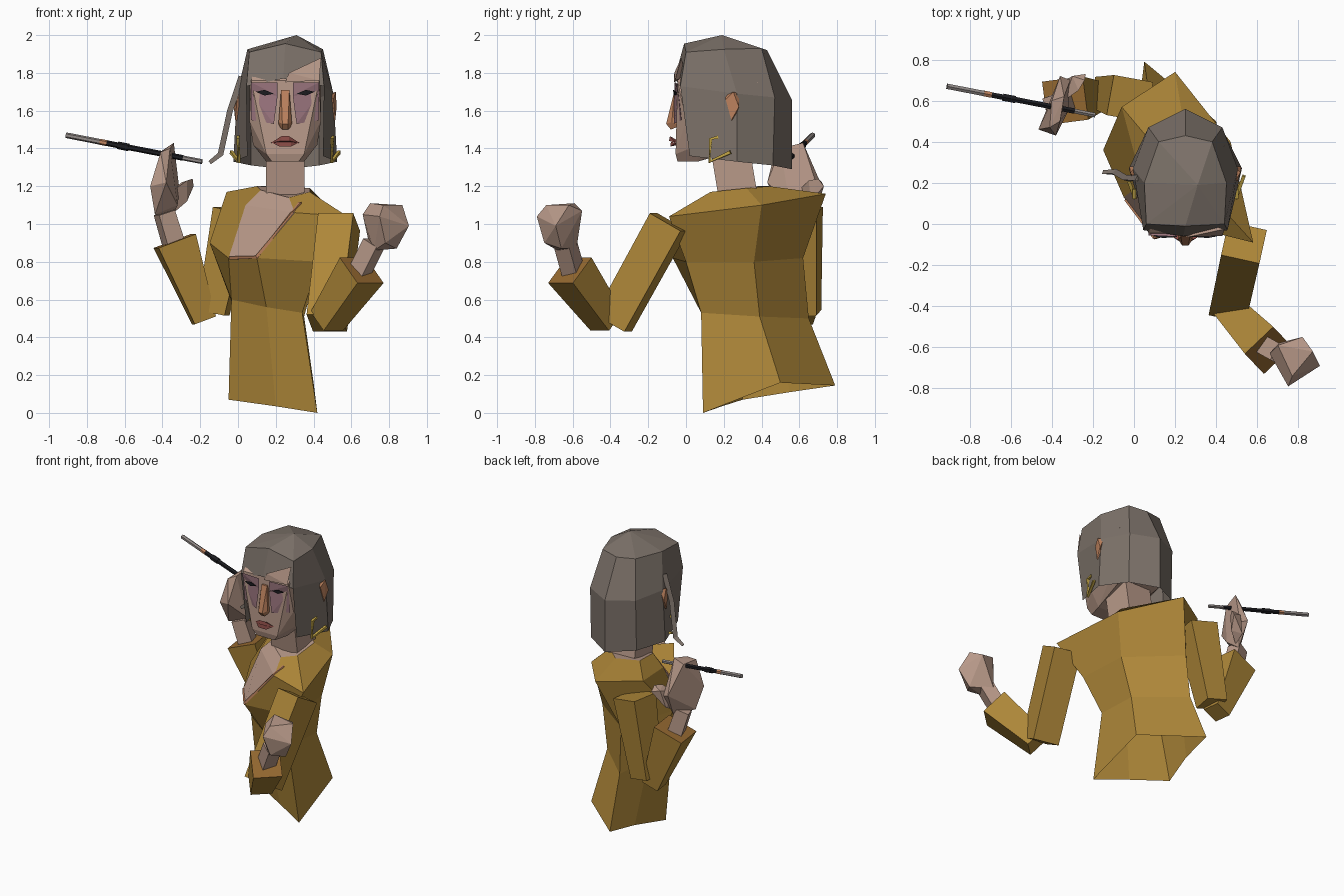
import bpy, bmesh, math
from mathutils import Vector

if "Cube" in bpy.data.objects:
    bpy.data.objects.remove(bpy.data.objects["Cube"])

CX = 0.25  # centre plane of the head


def material(name, r, g, b):
    m = bpy.data.materials.new(name)
    m.diffuse_color = (r, g, b, 1)
    m.use_nodes = True
    m.node_tree.nodes["Principled BSDF"].inputs["Base Color"].default_value = m.diffuse_color
    return m


GOLD = material("gold_cloth", .42, .24, .04)
LINING = material("cuff_lining", .30, .14, .03)
SKIN = material("skin", .48, .32, .25)
HAIR = material("grey_hair", .20, .165, .14)
SHADOW = material("eye_shadow", .33, .18, .21)
BLUSH = material("blush", .50, .22, .11)
LIP = material("lip", .25, .07, .06)
DARK = material("black", .012, .012, .015)
METAL = material("jewellery", .55, .38, .06)
ASH = material("ash_grey", .28, .25, .24)


def finish(name, bm, *mats):
    bmesh.ops.recalc_face_normals(bm, faces=bm.faces)
    me = bpy.data.meshes.new(name)
    bm.to_mesh(me)
    bm.free()
    for m in mats:
        me.materials.append(m)
    ob = bpy.data.objects.new(name, me)
    bpy.context.collection.objects.link(ob)
    return ob


def hull(name, pts, mat):
    bm = bmesh.new()
    for p in pts:
        bm.verts.new(p)
    res = bmesh.ops.convex_hull(bm, input=bm.verts)
    junk = [e for e in res["geom_interior"] if isinstance(e, bmesh.types.BMVert)]
    bmesh.ops.delete(bm, geom=junk, context='VERTS')
    bmesh.ops.dissolve_limit(bm, angle_limit=.12, verts=bm.verts, edges=bm.edges)
    return finish(name, bm, mat)


def mirrored(pts):
    """Points given as offsets from the head's centre plane, on both sides."""
    return [(CX + s * x, y, z) for s in (-1, 1) for x, y, z in pts]


def tube(name, pts, radii, mat, sides=4, end_mat=None):
    bm = bmesh.new()
    pts = [Vector(p) for p in pts]
    rings = []
    for i, (p, r) in enumerate(zip(pts, radii)):
        d = pts[min(i + 1, len(pts) - 1)] - pts[max(i - 1, 0)]
        q = d.to_track_quat('Z', 'Y')
        angs = [2 * math.pi * (k + .5) / sides for k in range(sides)]
        rings.append([bm.verts.new(p + q @ Vector((r * math.cos(a), r * math.sin(a), 0))) for a in angs])
    for a, b in zip(rings, rings[1:]):
        for k in range(sides):
            n = (k + 1) % sides
            bm.faces.new((a[k], a[n], b[n], b[k]))
    bm.faces.new(rings[0])
    bm.faces.new(rings[-1]).material_index = 1 if end_mat else 0
    return finish(name, bm, mat, *([end_mat] if end_mat else []))


# Torso: rings of six points, turned toward -x; the open neckline is skin, the hem is open
rings = [
    [(.42, .09, 0), (.2, .19, .035), (-.05, .3, .07), (.02, .55, .11), (.05, .79, .145), (.4, .5, .16)],
    [(.34, .08, .53), (.15, .1, .56), (-.035, .2, .6), (-.02, .45, .55), (.07, .65, .5), (.35, .39, .51)],
    [(.43, .0, .8), (.1, -.07, .82), (-.05, .13, .82), (-.15, .36, .9), (.08, .62, .82), (.41, .36, .8)],
    [(.58, -.09, 1.04), (.3, -.02, 1.06), (.04, .2, 1.1), (-.06, .57, 1.17), (.2, .74, 1.16), (.47, .4, 1.1)],
    [(.38, .13, 1.17), (.27, .1, 1.14), (.12, .2, 1.18), (.1, .38, 1.2), (.25, .44, 1.2), (.38, .32, 1.19)],
]
bm = bmesh.new()
vs = [[bm.verts.new(p) for p in r] for r in rings]
for i in range(4):
    for k in range(6):
        n = (k + 1) % 6
        f = bm.faces.new((vs[i][k], vs[i][n], vs[i + 1][n], vs[i + 1][k]))
        f.material_index = int(k == 1 and i >= 2)
bm.faces.new(vs[-1]).material_index = 1
finish("dress_torso", bm, GOLD, SKIN)
tube("neckline_trim", [(.33, .05, 1.11), (.29, -.01, 1.06), (.1, -.065, .825), (-.04, .12, .82)],
     [.012] * 4, BLUSH, 4)

# Arms
tube("left_upper_sleeve", [(.535, -.09, 1.01), (.47, -.385, .475)], [.135, .13], GOLD)
tube("left_forearm_sleeve", [(.47, -.42, .485), (.655, -.615, .755)], [.10, .135], GOLD, 4, LINING)
tube("left_wrist", [(.63, -.59, .72), (.72, -.64, .9)], [.065, .065], SKIN)
tube("right_upper_sleeve", [(-.02, .61, 1.07), (-.13, .63, .53)], [.14, .105], GOLD)
tube("right_forearm_sleeve", [(-.18, .62, .49), (-.335, .6, .91)], [.085, .15], GOLD, 4, LINING)
tube("right_wrist", [(-.33, .6, .86), (-.39, .58, 1.06)], [.07, .065], SKIN)

# Hands: a fist and a raised flat hand with a thumb
hull("left_fist", [(.70, -.58, .87), (.72, -.68, .86), (.84, -.66, .87), (.66, -.63, 1.05),
                   (.70, -.59, 1.11), (.82, -.55, 1.07), (.87, -.62, 1.10), (.905, -.69, .99),
                   (.75, -.79, 1.04), (.77, -.74, 1.10), (.78, -.75, .90)], SKIN)
hull("right_palm", [(-.44, .52, 1.05), (-.35, .64, 1.03), (-.465, .46, 1.2), (-.38, .43, 1.22),
                    (-.31, .70, 1.18), (-.36, .72, 1.2), (-.41, .47, 1.38), (-.34, .62, 1.43),
                    (-.36, .5, 1.4), (-.40, .6, 1.39), (-.32, .55, 1.1)], SKIN)
hull("right_thumb", [(-.34, .62, 1.06), (-.33, .70, 1.1), (-.34, .6, 1.18), (-.30, .72, 1.22),
                     (-.24, .70, 1.24), (-.235, .73, 1.2), (-.27, .65, 1.23), (-.27, .66, 1.12)], SKIN)

# Cigarette holder, split into sections along one line
START, END = Vector((-.91, .67, 1.47)), Vector((-.19, .53, 1.33))
for name, a, b, r, m in [("cigarette", 0, .27, .015, ASH), ("holder_band", .25, .30, .016, BLUSH),
                         ("holder_stem", .29, .86, .015, DARK), ("holder_ring", .38, .46, .02, DARK),
                         ("holder_mouthpiece", .86, 1, .013, ASH)]:
    tube(name, [START.lerp(END, a), START.lerp(END, b)], [r, r], m, 6)

# Neck and head
tube("neck", [(.25, .28, 1.12), (.25, .23, 1.42)], [.145, .145], SKIN)
hull("head", mirrored([(.18, -.045, 1.76), (.16, .05, 1.85), (.19, .0, 1.55), (.17, .07, 1.42),
                       (.1, -.055, 1.37), (.07, -.045, 1.33), (.1, .06, 1.33), (.17, .25, 1.42),
                       (.08, -.06, 1.5), (.19, .38, 1.75), (.14, .38, 1.42)]), SKIN)
hull("nose", mirrored([(.022, -.06, 1.71), (.02, -.03, 1.71), (.035, -.03, 1.52), (.035, -.075, 1.54),
                       (.015, -.105, 1.53), (.015, -.08, 1.5)]), BLUSH)
hull("upper_lip", mirrored([(.075, -.055, 1.43), (.02, -.085, 1.465), (.02, -.09, 1.44),
                            (.02, -.04, 1.44)]), LIP)
hull("lower_lip", mirrored([(.07, -.055, 1.43), (.03, -.083, 1.41), (.03, -.08, 1.435),
                            (.03, -.04, 1.42)]), LIP)
for s, side in ((-1, "right"), (1, "left")):
    def at(pts):
        return [(CX + s * x, y, z) for x, y, z in pts]
    hull(side + "_eye_shadow", at([(.04, -.062, 1.75), (.18, -.055, 1.75), (.18, -.04, 1.69),
                                   (.04, -.06, 1.68), (.1, -.02, 1.72)]), SHADOW)
    hull(side + "_cheek", at([(.04, -.062, 1.68), (.18, -.04, 1.69), (.18, -.025, 1.55),
                              (.06, -.064, 1.53), (.1, -.02, 1.6)]), SHADOW)
    hull(side + "_eye", at([(.06, -.065, 1.69), (.11, -.068, 1.71), (.155, -.06, 1.70),
                            (.11, -.066, 1.68), (.11, -.03, 1.69)]), DARK)
    hull(side + "_ear", at([(.24, .21, 1.68), (.24, .28, 1.69), (.268, .25, 1.70), (.272, .28, 1.62),
                            (.24, .25, 1.54), (.265, .24, 1.55), (.255, .21, 1.66)]), BLUSH)
    # Angular earring hoop
    tube(side + "_earring", at([(.25, .17, 1.46), (.25, .13, 1.45), (.245, .125, 1.33),
                                (.285, .235, 1.38)]), [.012] * 4, METAL, 4)

# Hair: bobbed shell from mirrored half rings, open around the face
half = [
    [(.20, .02, 1.36), (.275, .27, 1.33), (.18, .46, 1.31), (0, .56, 1.29)],
    [(.205, -.03, 1.73), (.255, .27, 1.69), (.18, .47, 1.67), (0, .56, 1.66)],
    [(.19, .0, 1.91), (.20, .2, 1.925), (.13, .4, 1.93), (0, .43, 1.92)],
]
bm = bmesh.new()
rows = []
for r in half:
    pts = [(CX - x, y, z) for x, y, z in r] + [(CX + x, y, z) for x, y, z in r[-2::-1]]
    rows.append([bm.verts.new(p) for p in pts])
for a, b in zip(rows, rows[1:]):
    for k in range(6):
        bm.faces.new((a[k], a[k + 1], b[k + 1], b[k]))
crown = bm.verts.new((.31, .19, 2.0))
brow = bm.verts.new((.24, -.06, 1.77))
top = bm.verts.new((.25, -.01, 1.955))
ring = rows[2] + [top]
for k in range(8):
    bm.faces.new((ring[k], ring[(k + 1) % 8], crown))
# Fringe over the forehead
bm.faces.new((rows[1][0], brow, top, rows[2][0]))
bm.faces.new((brow, rows[1][6], rows[2][6], top))
finish("hair", bm, HAIR)
hull("forehead", [(.25, -.064, 1.75), (.43, -.058, 1.76), (.44, -.025, 1.88), (.27, -.062, 1.80),
                  (.35, 0, 1.78)], SKIN)
tube("loose_strand", [(.02, .22, 1.78), (-.04, .22, 1.6), (-.09, .25, 1.37), (-.15, .25, 1.325)],
     [.02, .018, .018, .012], HAIR, 3)
